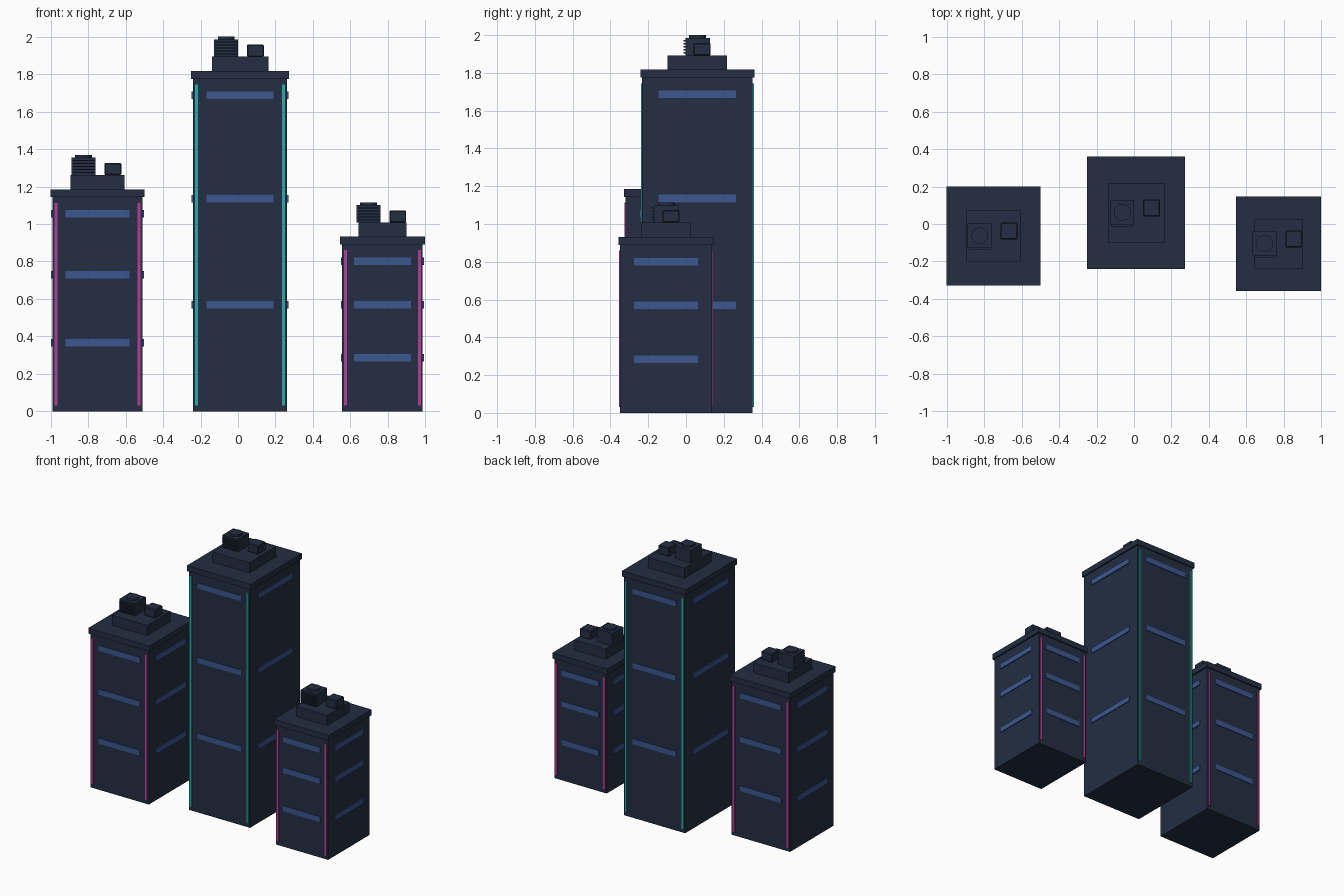
import bpy

cube = bpy.data.objects.get("Cube")
if cube:
    bpy.data.objects.remove(cube, do_unlink=True)


def material(name, rgb):
    m = bpy.data.materials.new(name)
    m.use_nodes = True
    m.diffuse_color = (*rgb, 1)
    m.node_tree.nodes["Principled BSDF"].inputs["Base Color"].default_value = (*rgb, 1)
    return m


NAVY = material("navy concrete", (0.017, 0.027, 0.054))
BLUE = material("blue window glow", (0.045, 0.095, 0.28))
TEAL = material("teal neon", (0.02, 0.42, 0.39))
PINK = material("magenta neon", (0.5, 0.045, 0.32))


def finish(name, mat):
    ob = bpy.context.object
    ob.name = name
    ob.data.materials.append(mat)
    return ob


def box(name, centre, size, z0, mat):
    """Box standing on height z0."""
    bpy.ops.mesh.primitive_cube_add(size=1, location=(*centre, z0 + size[2] / 2))
    ob = finish(name, mat)
    ob.scale = size
    bpy.ops.object.transform_apply(location=False, rotation=False, scale=True)
    return ob


def tower(name, cx, cy, width, depth, height, bands, neon):
    # Main block and overhanging roof slab
    box(name + "_body", (cx, cy), (width, depth, height), 0, NAVY)
    box(name + "_roof_slab", (cx, cy), (width + 0.022, depth + 0.018, 0.042), height, NAVY)

    # Stepped plant room on the roof
    top = height + 0.042
    box(name + "_plant_room", (cx, cy), (width * 0.6, depth * 0.54, 0.076), top, NAVY)
    top += 0.076

    # Air conditioner with front slats and round fan housing
    ax, ay, side, tall = cx - 0.074, cy + 0.002, 0.128, 0.093
    box(name + "_air_unit", (ax, ay), (side, side, tall), top, NAVY)
    for i in range(5):
        box(f"{name}_air_slat_{i}", (ax, ay - side / 2 - 0.005),
            (side * 0.9, 0.012, 0.007), top + 0.01 + i * 0.016, NAVY)
    bpy.ops.mesh.primitive_cylinder_add(vertices=24, radius=0.045, depth=0.014,
                                        location=(ax, ay, top + tall + 0.007))
    finish(name + "_fan_housing", NAVY)
    bpy.ops.object.shade_smooth_by_angle()

    # Small vent box with softened edges
    vent = box(name + "_vent_box", (cx + 0.082, cy + 0.026), (0.09, 0.09, 0.065), top, NAVY)
    bevel = vent.modifiers.new("soft_edges", "BEVEL")
    bevel.width = 0.005
    bevel.segments = 1

    for s, x_name, y_name in ((-1, "right", "front"), (1, "left", "back")):
        # Lit window bands on all four sides
        for i, z in enumerate(bands):
            box(f"{name}_{y_name}_band_{i}", (cx, cy + s * depth / 2),
                (width * 0.71, 0.01, 0.04), z - 0.02, BLUE)
            box(f"{name}_{x_name}_band_{i}", (cx + s * width / 2, cy),
                (0.014, depth * 0.7, 0.04), z - 0.02, BLUE)
        # Neon strips beside the corners of the front and back
        for t, side_name in ((-1, "right"), (1, "left")):
            box(f"{name}_{y_name}_{side_name}_neon",
                (cx + t * (width / 2 - 0.018), cy + s * depth / 2),
                (0.016, 0.014, height - 0.06), 0.03, neon)


tower("right_tower", -0.75, -0.064, 0.48, 0.51, 1.143, (0.365, 0.73, 1.055), PINK)
tower("middle_tower", 0.011, 0.06, 0.502, 0.585, 1.775, (0.57, 1.135, 1.688), TEAL)
tower("left_tower", 0.771, -0.106, 0.43, 0.486, 0.89, (0.285, 0.57, 0.80), PINK)
